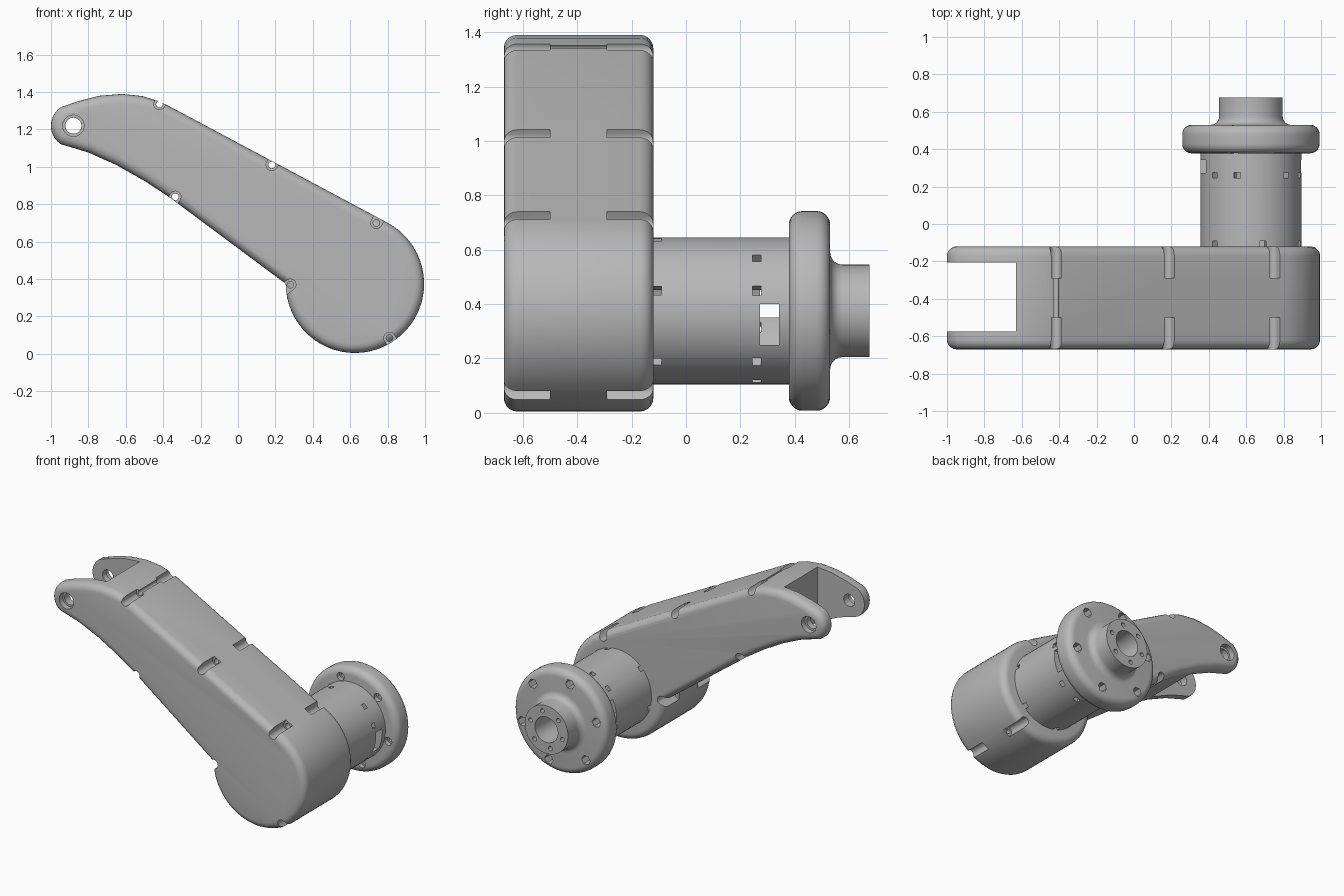
import bpy, bmesh
from math import sin, cos, pi, radians
from mathutils import Vector

cube = bpy.data.objects.get("Cube")
if cube:
    bpy.data.objects.remove(cube, do_unlink=True)

grey = bpy.data.materials.new("plain grey")
grey.use_nodes = True
grey.diffuse_color = (0.48, 0.48, 0.48, 1)
grey.node_tree.nodes["Principled BSDF"].inputs["Base Color"].default_value = grey.diffuse_color

AX, AZ = 0.625, 0.375          # joint axis, running along y
FRONT, BACK = -0.67, -0.12     # housing faces


def arc(cx, cz, r, a0, a1, n):
    """Points on an arc, in degrees, both ends included."""
    angles = [radians(a0 + (a1 - a0) * i / n) for i in range(n + 1)]
    return [(cx + r * cos(a), cz + r * sin(a)) for a in angles]


def circle(cx, cz, r, n=24):
    return arc(cx, cz, r, 0, 360, n)[:-1]


def rect(x0, x1, z0, z1):
    return [(x0, z0), (x1, z0), (x1, z1), (x0, z1)]


def around(angle, radius):
    a = radians(angle)
    return AX + radius * cos(a), AZ + radius * sin(a)


def radial_box(angle, r0, r1, half):
    """Rectangle pointing outward from the joint axis."""
    a = radians(angle)
    d, t = Vector((cos(a), sin(a))), Vector((-sin(a), cos(a))) * half
    c = Vector((AX, AZ))
    return [tuple(p) for p in (c + d * r0 - t, c + d * r1 - t, c + d * r1 + t, c + d * r0 + t)]


def add_prism(bm, outline, y0, y1):
    face = bm.faces.new([bm.verts.new((x, y0, z)) for x, z in outline])
    out = bmesh.ops.extrude_face_region(bm, geom=[face])["geom"]
    verts = [v for v in out if isinstance(v, bmesh.types.BMVert)]
    bmesh.ops.translate(bm, verts=verts, vec=(0, y1 - y0, 0))


def finish(name, bm):
    bmesh.ops.recalc_face_normals(bm, faces=bm.faces)
    mesh = bpy.data.meshes.new(name)
    bm.to_mesh(mesh)
    bm.free()
    mesh.materials.append(grey)
    obj = bpy.data.objects.new(name, mesh)
    bpy.context.collection.objects.link(obj)
    return obj


def lathe(name, profile, n=64):
    """Ring solid spun about the joint axis from closed (radius, y) points."""
    bm = bmesh.new()
    rings = [[bm.verts.new((AX + r * cos(2 * pi * i / n), y, AZ + r * sin(2 * pi * i / n)))
              for i in range(n)] for r, y in profile]
    for j, ring in enumerate(rings):
        nxt = rings[(j + 1) % len(rings)]
        for i in range(n):
            k = (i + 1) % n
            bm.faces.new((ring[i], ring[k], nxt[k], nxt[i]))
    return finish(name, bm)


def activate(obj):
    bpy.ops.object.select_all(action="DESELECT")
    obj.select_set(True)
    bpy.context.view_layer.objects.active = obj


def cut(obj, prisms):
    """Subtract a set of separate prisms: (outline, y0, y1)."""
    bm = bmesh.new()
    for outline, y0, y1 in prisms:
        add_prism(bm, outline, y0, y1)
    cutter = finish("cutter", bm)
    cutter.hide_render = True
    mod = obj.modifiers.new("cut", "BOOLEAN")
    mod.operation, mod.solver, mod.object = "DIFFERENCE", "EXACT", cutter
    activate(obj)
    bpy.ops.object.modifier_apply(modifier=mod.name)
    bpy.data.objects.remove(cutter, do_unlink=True)


def smooth(obj):
    activate(obj)
    bpy.ops.object.shade_smooth_by_angle(angle=radians(30))


# Arm housing: curved profile with rounded front and back rims
PX, PZ = -0.88, 1.22
outline = [(-0.85, 1.353), (-0.74, 1.38), (-0.62, 1.39), (-0.51, 1.378), (-0.43, 1.353), (-0.38, 1.331)]
outline += arc(AX, AZ, 0.37, 62, -180, 40)
outline += [(-0.37, 0.84), (-0.5, 0.925), (-0.65, 1.01), (-0.8, 1.077)]
outline += arc(PX, PZ, 0.12, 235, 125, 12)
bm = bmesh.new()
add_prism(bm, outline, FRONT, BACK)
rims = [e for e in bm.edges if abs(e.verts[0].co.y - e.verts[1].co.y) < 0.001]
bmesh.ops.bevel(bm, geom=rims, offset=0.05, segments=5, profile=0.5,
                affect="EDGES", clamp_overlap=False)
housing = finish("arm_housing", bm)

# Fork slot and pivot bore with counterbores
cut(housing, [(rect(-1.2, -0.63, 0.8, 1.6), -0.575, -0.205)])
cut(housing, [(circle(PX, PZ, 0.043), -0.8, 0)])
cut(housing, [(circle(PX, PZ, 0.057), -0.8, FRONT + 0.04),
              (circle(PX, PZ, 0.057), BACK - 0.04, 0)])

# Screw pockets along the rim: position and outward direction
screws = [((-0.42, 1.335), (0.47, 0.88)), ((0.18, 1.01), (0.47, 0.88)),
          ((0.74, 0.70), (0.47, 0.88)), ((-0.335, 0.84), (-0.59, -0.81)),
          ((0.28, 0.37), (-0.8, -0.6)), ((0.81, 0.085), (0.54, -0.84))]
pockets, holes = [], []
for (x, z), (dx, dz) in screws:
    side = Vector((-dz, dx)) * 0.03
    start, end = Vector((x, z)), Vector((x + dx * 0.12, z + dz * 0.12))
    heading = Vector((1, 0)).angle_signed(Vector((dx, dz)))
    turn = -heading * 180 / pi
    shape = arc(x, z, side.length, turn + 90, turn + 270, 10)
    shape += [tuple(end - side), tuple(end + side)]
    pockets += [(shape, -0.8, -0.5), (shape, -0.29, 0)]
    holes.append((circle(x, z, 0.018, 16), -0.9, 0.1))
cut(housing, pockets)
cut(housing, holes)
smooth(housing)

# Hollow motor sleeve with nut slots and two side windows
sleeve = lathe("motor_sleeve", [(0.22, -0.14), (0.27, -0.14), (0.27, 0.39), (0.22, 0.39)])
slots = [(radial_box(16 + 60 * i, 0.2, 0.3, 0.017), -0.16, -0.09) for i in range(6)]
for i in range(4):
    for start in (16, 46):
        slots.append((radial_box(start + 90 * i, 0.2, 0.3, 0.018), 0.245, 0.275))
cut(sleeve, slots)
cut(sleeve, [(rect(0.78, 1, 0.25, 0.4), 0.272, 0.342), (rect(0.25, 0.47, 0.35, 0.5), 0.272, 0.342)])
smooth(sleeve)

# Output flange and hub in one turned piece
profile = [(0.09, 0.378)] + arc(0.317, 0.428, 0.05, -90, 0, 6)
profile += arc(0.317, 0.48, 0.05, 0, 90, 6)
profile += arc(0.215, 0.575, 0.045, 270, 180, 6) + [(0.17, 0.675), (0.09, 0.675)]
flange = lathe("output_flange", profile)

# Flange bolts: hexagonal pockets behind, round pockets in front, holes in the hub
bolts = [around(46 + 60 * i, 0.30) for i in range(6)]
cut(flange, [(circle(x, z, 0.034, 6), 0.46, 0.6) for x, z in bolts]
    + [(circle(x, z, 0.028, 16), 0.3, 0.41) for x, z in bolts])
cut(flange, [(circle(x, z, 0.016, 16), 0.3, 0.6) for x, z in bolts]
    + [(circle(*around(16 + 60 * i, 0.13), 0.015, 16), 0.6, 0.75) for i in range(6)])
smooth(flange)
